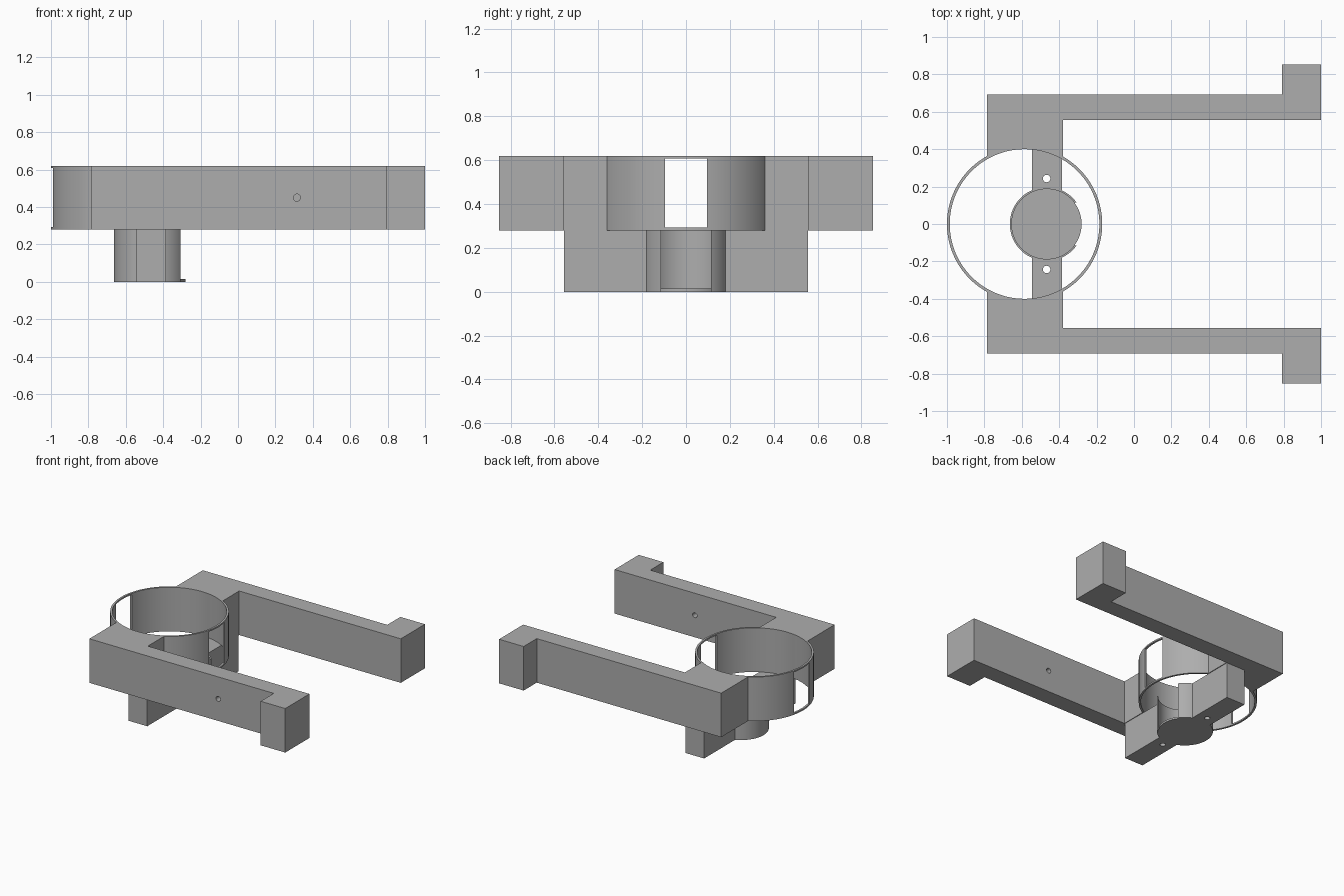
import bpy, bmesh, math
from mathutils import Matrix

cube = bpy.data.objects.get("Cube")
if cube:
    bpy.data.objects.remove(cube, do_unlink=True)

grey = bpy.data.materials.new("mid grey")
grey.use_nodes = True
grey.diffuse_color = (0.42, 0.42, 0.42, 1)
grey.node_tree.nodes["Principled BSDF"].inputs["Base Color"].default_value = (0.42, 0.42, 0.42, 1)

LOW, HIGH = 0.28, 0.62       # underside and top of the frame
RING_X, CUP_X = -0.585, -0.467


def prism(name, outline, z0, z1):
    """Extrude a plan outline between two heights."""
    bm = bmesh.new()
    face = bm.faces.new([bm.verts.new((x, y, z0)) for x, y in outline])
    new = bmesh.ops.extrude_face_region(bm, geom=[face])["geom"]
    bmesh.ops.translate(bm, vec=(0, 0, z1 - z0),
                        verts=[v for v in new if isinstance(v, bmesh.types.BMVert)])
    bmesh.ops.recalc_face_normals(bm, faces=bm.faces)
    mesh = bpy.data.meshes.new(name)
    bm.to_mesh(mesh)
    bm.free()
    mesh.materials.append(grey)
    obj = bpy.data.objects.new(name, mesh)
    bpy.context.collection.objects.link(obj)
    return obj


def arc(cx, r, a0, a1, n):
    steps = [a0 + (a1 - a0) * i / n for i in range(n + 1)]
    return [(cx + r * math.cos(a), r * math.sin(a)) for a in steps]


def disc(name, cx, r, z0, z1, n=96):
    return prism(name, arc(cx, r, 0, math.tau, n)[:-1], z0, z1)


def box(name, x0, x1, y0, y1, z0, z1):
    return prism(name, [(x0, y0), (x1, y0), (x1, y1), (x0, y1)], z0, z1)


def cut(obj, cutter):
    """Subtract the cutter and discard it."""
    mod = obj.modifiers.new("cut", "BOOLEAN")
    mod.operation, mod.solver, mod.object = "DIFFERENCE", "EXACT", cutter
    activate(obj)
    bpy.ops.object.modifier_apply(modifier=mod.name)
    bpy.data.objects.remove(cutter, do_unlink=True)


def activate(obj):
    bpy.ops.object.select_all(action="DESELECT")
    obj.select_set(True)
    bpy.context.view_layer.objects.active = obj


# Side arms: pad hugging the ring, long bar, outward end tab
r_pad = 0.41
a_left = math.acos((-0.785 - RING_X) / r_pad)
a_right = math.acos((-0.38 - RING_X) / r_pad)
arm_plan = [(-0.785, 0.692), (0.79, 0.692), (0.79, 0.852), (1, 0.852), (1, 0.557), (-0.38, 0.557)]
arm_plan += arc(RING_X, r_pad, a_right, a_left, 24)
back_arm = prism("back_arm", arm_plan, LOW, HIGH)
front_arm = prism("front_arm", [(x, -y) for x, y in arm_plan], LOW, HIGH)

# Cross hole through the front arm only
pin = disc("pin_cutter", 0, 0.019, -0.2, 0.2, 24)
pin.data.transform(Matrix.Translation((0.315, -0.62, 0.45)) @ Matrix.Rotation(math.pi / 2, 4, "X"))
cut(front_arm, pin)

# Thin ring with a window at each end
ring = disc("ring", RING_X, 0.415, LOW, HIGH, 128)
cut(ring, disc("bore_cutter", RING_X, 0.4, LOW - 0.1, HIGH + 0.1, 128))
cut(ring, box("window_cutter", -1.2, 0.2, -0.096, 0.096, LOW + 0.012, HIGH - 0.012))

# Cross beam below, cleared for the cup and drilled twice
beam = box("cross_beam", -0.545, -0.385, -0.557, 0.557, 0, LOW)
cut(beam, disc("cup_cutter", CUP_X, 0.19, -0.1, LOW + 0.1))
for y in (-0.243, 0.243):
    drill = disc("drill_cutter", CUP_X, 0.02, -0.1, LOW + 0.1, 24)
    drill.data.transform(Matrix.Translation((0, y, 0)))
    cut(beam, drill)

# Cup wall, open on one side, with a thin floor
wall = disc("cup_wall", CUP_X, 0.197, 0, LOW)
cut(wall, disc("inside_cutter", CUP_X, 0.187, -0.1, LOW + 0.1))
cut(wall, box("opening_cutter", CUP_X, 0, -0.114, 0.114, -0.1, LOW + 0.1))
floor = disc("cup_floor", CUP_X, 0.187, 0, 0.015)

for obj in (back_arm, front_arm, ring, beam, wall, floor):
    activate(obj)
    bpy.ops.object.shade_smooth_by_angle(angle=math.radians(30))
